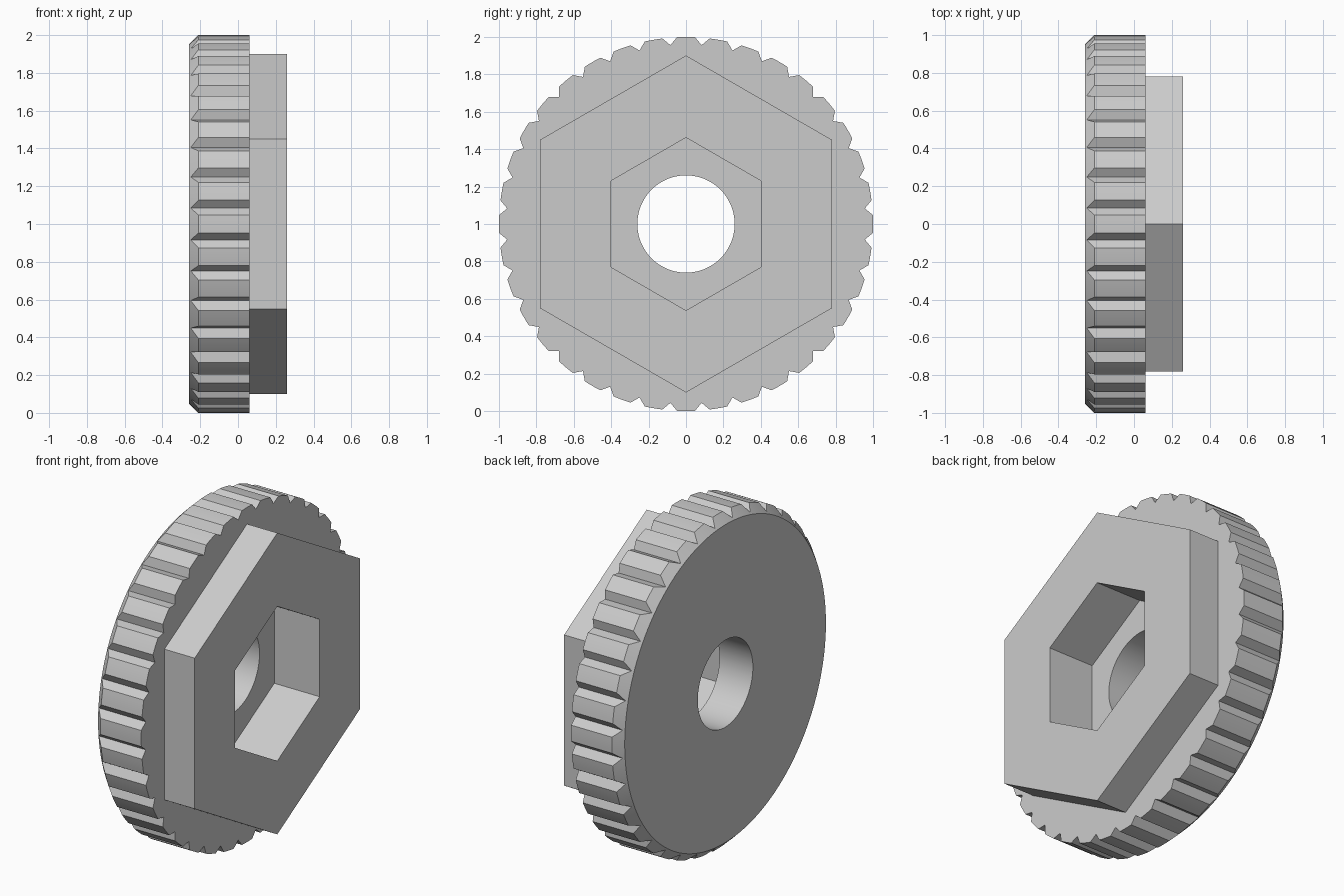
import bpy, bmesh
from math import cos, sin, radians

cube = bpy.data.objects.get("Cube")
if cube:
    bpy.data.objects.remove(cube, do_unlink=True)

TEETH = 36
PITCH = 360 / TEETH
LAND = 2.75        # half angle of a tooth's outer land
NOTCH_R = 0.96     # radius at the bottom of the V grooves
BACK, FLANGE, FRONT, FLOOR = -0.26, 0.06, 0.26, -0.04

# Shared angles: four steps across each tooth land, then the groove bottom
offsets = [-LAND, -LAND / 2, 0, LAND / 2, LAND, PITCH / 2]
angles = [t * PITCH + o for t in range(TEETH) for o in offsets]


def circle(radius):
    return lambda a: radius


def hexagon(apothem):
    return lambda a: apothem / cos(radians((a + 30) % 60 - 30))


def knurl(a):
    in_groove = abs((a % PITCH) - PITCH / 2) < 0.01
    return NOTCH_R if in_groove else 1.0


def at(x):
    return lambda r: x


def chamfer(r):
    return BACK + r - 0.95


# Rings in order around the cross-section: outline and axial position
rings = [
    (circle(0.26), at(BACK)),       # bore
    (circle(0.26), at(FLOOR)),
    (hexagon(0.4), at(FLOOR)),      # hex pocket
    (hexagon(0.4), at(FRONT)),
    (hexagon(0.78), at(FRONT)),     # hex boss
    (hexagon(0.78), at(FLANGE)),
    (knurl, at(FLANGE)),            # knurled rim
    (knurl, chamfer),
    (circle(0.95), at(BACK)),       # back face
]

bm = bmesh.new()
loops = []
for outline, axial in rings:
    loop = []
    for a in angles:
        r = outline(a)
        t = radians(a)
        loop.append(bm.verts.new((axial(r), r * cos(t), 1 + r * sin(t))))
    loops.append(loop)

# Loft each ring to the next, closing back to the bore
n = len(angles)
for i, loop in enumerate(loops):
    other = loops[(i + 1) % len(loops)]
    for j in range(n):
        k = (j + 1) % n
        bm.faces.new((loop[j], loop[k], other[k], other[j]))
bmesh.ops.recalc_face_normals(bm, faces=bm.faces)

mesh = bpy.data.meshes.new("knurled_hex_knob")
bm.to_mesh(mesh)
bm.free()
knob = bpy.data.objects.new("knurled_hex_knob", mesh)
bpy.context.collection.objects.link(knob)

# Plain grey finish
grey = bpy.data.materials.new("light_grey")
grey.use_nodes = True
colour = (0.6, 0.6, 0.6, 1)
grey.diffuse_color = colour
for node in grey.node_tree.nodes:
    if node.type == "BSDF_PRINCIPLED":
        node.inputs["Base Color"].default_value = colour
mesh.materials.append(grey)

# Smooth the bore and rim, keep machined edges sharp
bpy.ops.object.select_all(action="DESELECT")
knob.select_set(True)
bpy.context.view_layer.objects.active = knob
bpy.ops.object.shade_smooth_by_angle(angle=radians(25))
